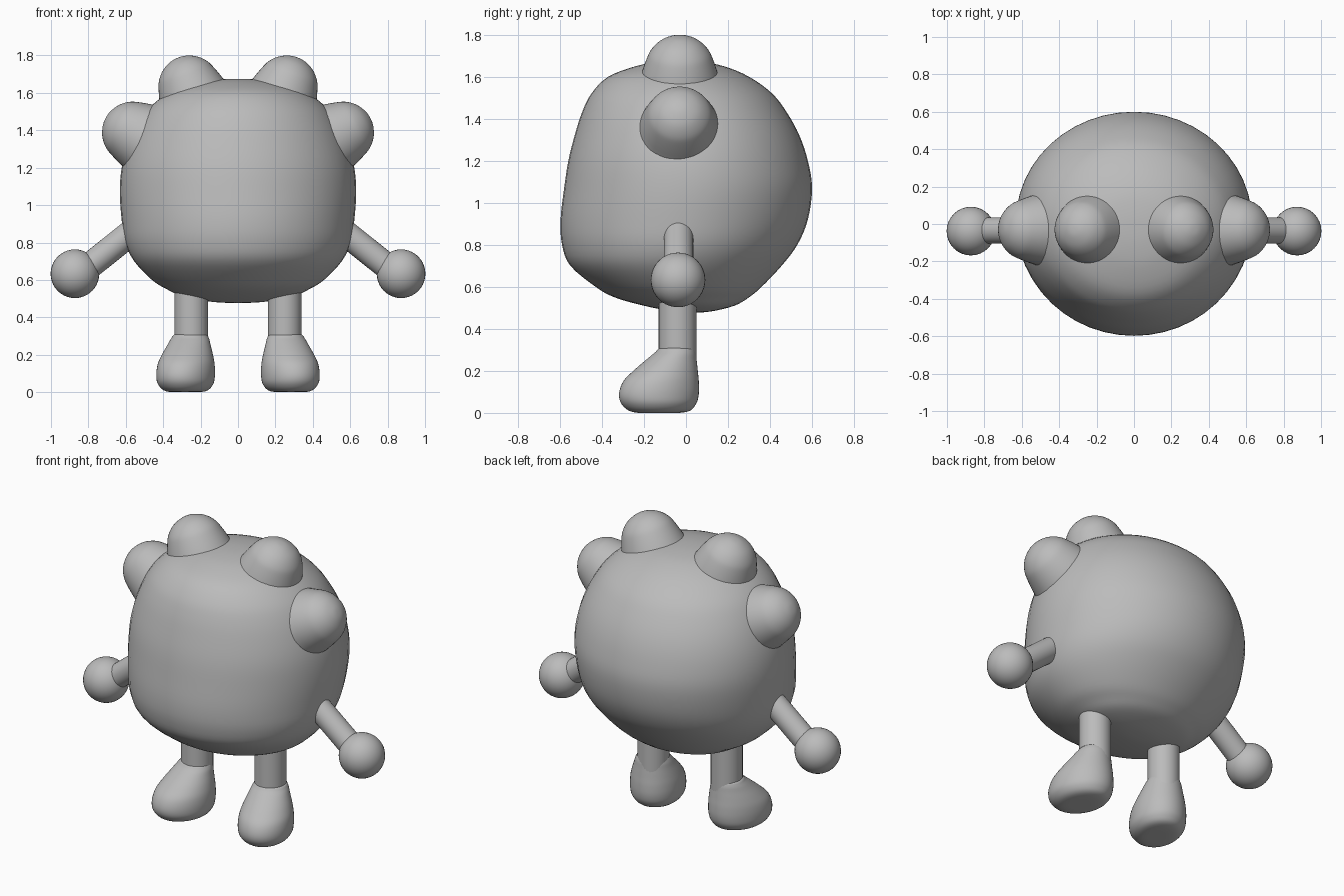
import bpy, bmesh, math
from mathutils import Matrix, Vector

if "Cube" in bpy.data.objects:
    bpy.data.objects.remove(bpy.data.objects["Cube"])

grey = bpy.data.materials.new("plain grey")
grey.diffuse_color = (0.5, 0.5, 0.5, 1)
grey.use_nodes = True
grey.node_tree.nodes["Principled BSDF"].inputs["Base Color"].default_value = grey.diffuse_color


def finish(bm, name, matrix):
    """Place a bmesh in the world as a smooth object."""
    bm.transform(matrix)
    bmesh.ops.recalc_face_normals(bm, faces=bm.faces)
    for f in bm.faces:
        f.smooth = True
    me = bpy.data.meshes.new(name)
    bm.to_mesh(me)
    bm.free()
    me.materials.append(grey)
    ob = bpy.data.objects.new(name, me)
    bpy.context.collection.objects.link(ob)
    return ob


def spline(a, b, c, d, t):
    return 0.5 * (2 * b + (c - a) * t + (2 * a - 5 * b + 4 * c - d) * t * t
                  + (3 * b - a - 3 * c + d) * t ** 3)


def loft(name, sections, matrix=Matrix(), steps=4, seg=48):
    """Elliptical sections (z, half width, front y, back y), closed at both ends."""
    pts = [Vector((z, w, (f + b) / 2, (b - f) / 2)) for z, w, f, b in sections]
    flip = lambda p: Vector((p[0], -p[1], p[2], -p[3]))
    pts = [flip(pts[1])] + pts + [flip(pts[-2])]
    path = []
    for i in range(1, len(pts) - 2):
        for s in range(steps):
            path.append(spline(pts[i - 1], pts[i], pts[i + 1], pts[i + 2], s / steps))
    bm = bmesh.new()
    rings = []
    for z, w, cy, d in path[1:]:
        rings.append([bm.verts.new((w * math.cos(2 * math.pi * k / seg),
                                    cy + d * math.sin(2 * math.pi * k / seg), z))
                      for k in range(seg)])
    ends = [bm.verts.new((0, p[2], p[0])) for p in (pts[1], pts[-2])]
    for k in range(seg):
        n = (k + 1) % seg
        for r0, r1 in zip(rings, rings[1:]):
            bm.faces.new((r0[k], r0[n], r1[n], r1[k]))
        bm.faces.new((ends[0], rings[0][n], rings[0][k]))
        bm.faces.new((ends[1], rings[-1][k], rings[-1][n]))
    return finish(bm, name, matrix)


def rod(name, a, b, r):
    """Cylinder between two points."""
    a, b = Vector(a), Vector(b)
    bm = bmesh.new()
    bmesh.ops.create_cone(bm, cap_ends=True, segments=32, radius1=r, radius2=r,
                          depth=(b - a).length)
    turn = (b - a).to_track_quat('Z', 'Y').to_matrix().to_4x4()
    ob = finish(bm, name, Matrix.Translation((a + b) / 2) @ turn)
    ob.data.set_sharp_from_angle(angle=math.radians(40))


def ball(name, c, r):
    bm = bmesh.new()
    bmesh.ops.create_uvsphere(bm, u_segments=32, v_segments=20, radius=r)
    finish(bm, name, Matrix.Translation(c))


# Round body, flatter at the front
loft("body", [
    (0.477, 0, 0.03, 0.03), (0.483, 0.14, -0.06, 0.12), (0.51, 0.29, -0.20, 0.23),
    (0.55, 0.38, -0.34, 0.30), (0.60, 0.46, -0.43, 0.36), (0.70, 0.555, -0.55, 0.455),
    (0.80, 0.603, -0.59, 0.53), (0.92, 0.622, -0.597, 0.58), (1.07, 0.632, -0.58, 0.60),
    (1.20, 0.622, -0.56, 0.58), (1.32, 0.59, -0.53, 0.54), (1.43, 0.54, -0.495, 0.48),
    (1.52, 0.475, -0.45, 0.41), (1.60, 0.37, -0.37, 0.30), (1.65, 0.24, -0.24, 0.18),
    (1.67, 0.12, -0.13, 0.07), (1.675, 0, -0.03, -0.03)])

# Flared dome profile for the knobs
knob = [(-0.14, 0), (-0.135, 0.12), (-0.11, 0.2), (-0.04, 0.186), (0.048, 0.158)]
knob += [(0.165 * math.sin(math.radians(a)), 0.165 * math.cos(math.radians(a)))
         for a in (35, 55, 75)] + [(0.165, 0)]
knob = [(z, r, -r, r) for z, r in knob]

# Foot: wide rounded sole, narrowing up to the ankle, toe forward
foot = [
    (0, 0, -0.1, -0.1), (0.004, 0.10, -0.22, 0.04), (0.04, 0.143, -0.272, 0.085),
    (0.09, 0.153, -0.286, 0.10), (0.15, 0.149, -0.265, 0.10), (0.20, 0.135, -0.215, 0.095),
    (0.25, 0.116, -0.155, 0.09), (0.29, 0.10, -0.105, 0.085), (0.31, 0.08, -0.08, 0.07),
    (0.315, 0, 0, 0)]

for s, side in ((1, "right"), (-1, "left")):
    mirror = Matrix.Scale(s, 4, (1, 0, 0))
    # Two knobs per side, pointing away from the body
    for label, x, z, tilt in (("top_knob", 0.26, 1.635, 22), ("side_knob", 0.562, 1.388, 62)):
        loft(f"{side}_{label}", knob, mirror @ Matrix.Translation((x, -0.03, z))
             @ Matrix.Rotation(math.radians(tilt), 4, 'Y'))
    # Arm and round hand
    rod(f"{side}_arm", (s * 0.49, -0.035, 0.917), (s * 0.86, -0.035, 0.622), 0.07)
    ball(f"{side}_hand", (s * 0.872, -0.038, 0.633), 0.13)
    # Leg and foot, toes turned out a little
    rod(f"{side}_leg", (s * 0.25, -0.04, 0.2), (s * 0.25, -0.04, 0.62), 0.09)
    loft(f"{side}_foot", foot, mirror @ Matrix.Translation((0.253, -0.04, 0))
         @ Matrix.Rotation(math.radians(17), 4, 'Z'))
